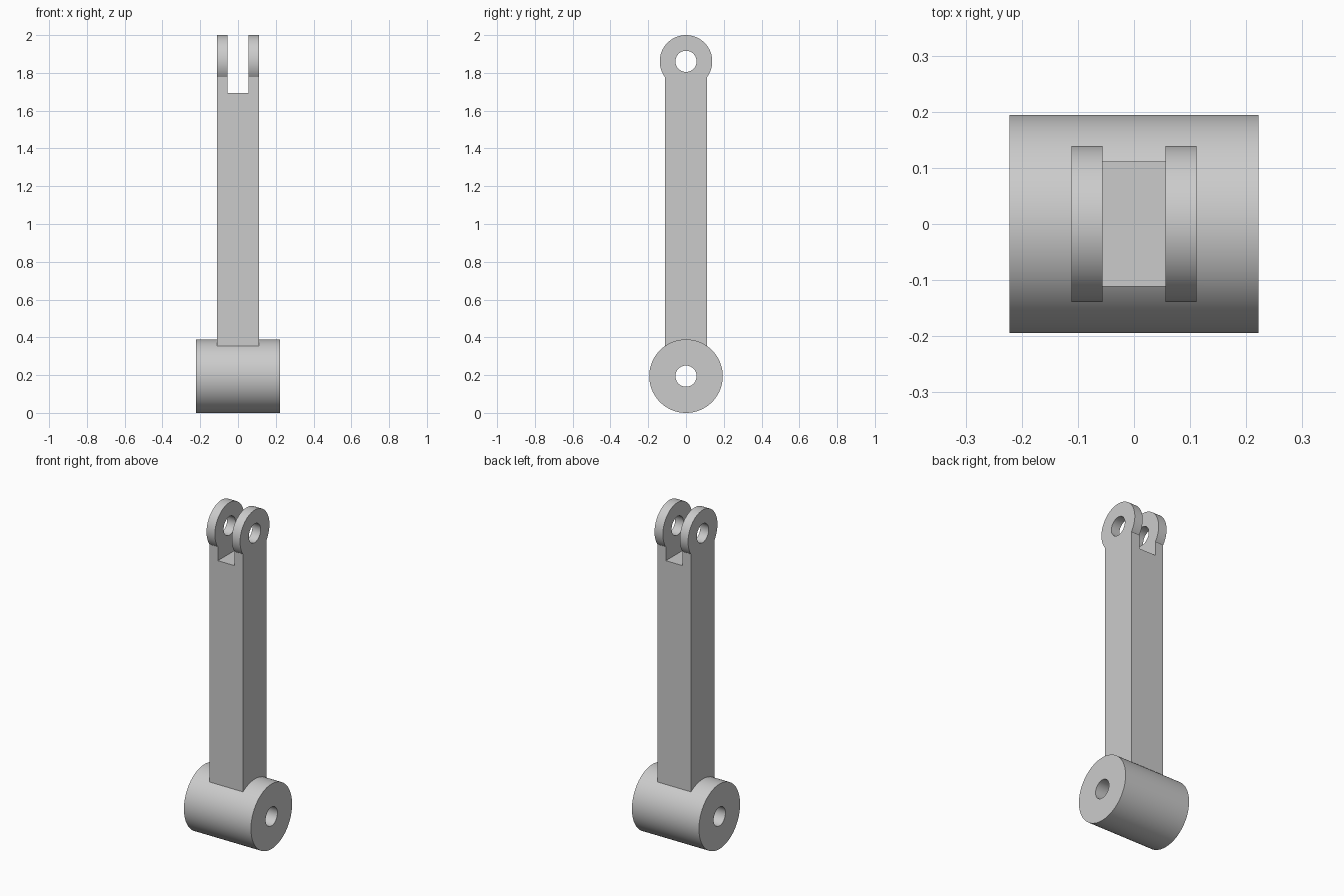
import bpy
import bmesh
from math import sin, cos, pi, asin

cube = bpy.data.objects.get("Cube")
if cube:
    bpy.data.objects.remove(cube, do_unlink=True)

# Main sizes
BARREL_R, BARREL_HALF = 0.1945, 0.222
ARM_HALF = 0.111
EYE_R, EYE_Z = 0.139, 1.861
BORE_R = 0.056
SLOT_HALF, SLOT_Z = 0.056, 1.694

steel = bpy.data.materials.new("plain grey")
steel.use_nodes = True
GREY = (0.6, 0.6, 0.6, 1)
steel.diffuse_color = GREY
steel.node_tree.nodes["Principled BSDF"].inputs["Base Color"].default_value = GREY


def arc(radius, z, start, end, steps):
    """Points (y, z) along an arc."""
    angles = [start + (end - start) * i / steps for i in range(steps + 1)]
    return [(radius * cos(a), z + radius * sin(a)) for a in angles]


def circle(radius, z, steps=96):
    return arc(radius, z, 0, 2 * pi, steps)[:-1]


def extrude(name, outline, half):
    """Closed prism along x from a (y, z) outline."""
    bm = bmesh.new()
    face = bm.faces.new([bm.verts.new((-half, y, z)) for y, z in outline])
    new = bmesh.ops.extrude_face_region(bm, geom=[face])["geom"]
    verts = [v for v in new if isinstance(v, bmesh.types.BMVert)]
    bmesh.ops.translate(bm, verts=verts, vec=(2 * half, 0, 0))
    bmesh.ops.recalc_face_normals(bm, faces=bm.faces)
    mesh = bpy.data.meshes.new(name)
    bm.to_mesh(mesh)
    bm.free()
    mesh.materials.append(steel)
    obj = bpy.data.objects.new(name, mesh)
    bpy.context.collection.objects.link(obj)
    return obj


def activate(obj):
    bpy.ops.object.select_all(action="DESELECT")
    obj.select_set(True)
    bpy.context.view_layer.objects.active = obj


def combine(target, tool, operation):
    """Apply a boolean and discard the tool object."""
    tool.hide_render = True
    mod = target.modifiers.new(operation.title(), "BOOLEAN")
    mod.operation, mod.solver, mod.object = operation, "EXACT", tool
    activate(target)
    bpy.ops.object.modifier_apply(modifier=mod.name)
    bpy.data.objects.remove(tool, do_unlink=True)


# Square arm whose top swells into a round eye
dip = asin(((EYE_R ** 2 - ARM_HALF ** 2) ** 0.5) / EYE_R)
foot = BARREL_R + 0.1
outline = [(-ARM_HALF, foot), (ARM_HALF, foot)]
outline += arc(EYE_R, EYE_Z, -dip, pi + dip, 72)
link = extrude("link_arm", outline, ARM_HALF)

# Slot splits the eye into a fork
slot = [(-0.3, SLOT_Z), (0.3, SLOT_Z), (0.3, 2.2), (-0.3, 2.2)]
combine(link, extrude("slot_cutter", slot, SLOT_HALF), "DIFFERENCE")

# Barrel across the foot, then both pin holes
combine(link, extrude("barrel", circle(BARREL_R, BARREL_R, 128), BARREL_HALF), "UNION")
for z in (BARREL_R, EYE_Z):
    combine(link, extrude("pin_hole_cutter", circle(BORE_R, z, 64), 0.4), "DIFFERENCE")

activate(link)
bpy.ops.object.shade_smooth_by_angle(angle=pi / 6)
